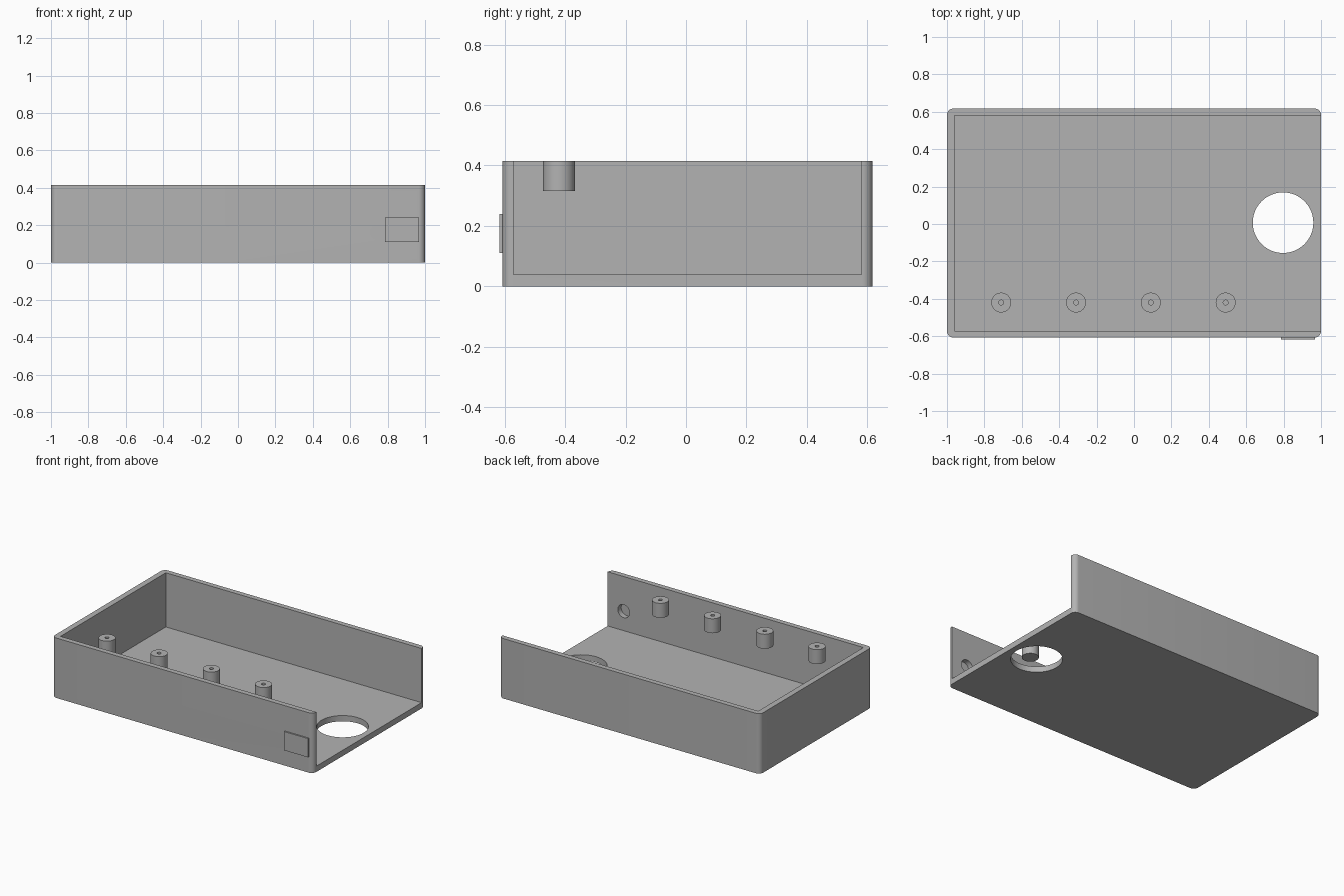
import bpy
import math
from mathutils import Vector

cube = bpy.data.objects.get("Cube")
if cube:
    bpy.data.objects.remove(cube, do_unlink=True)

# Single plain grey material
GREY = (0.45, 0.45, 0.45, 1)
grey = bpy.data.materials.new("plain grey")
grey.use_nodes = True
grey.diffuse_color = GREY
grey.node_tree.nodes["Principled BSDF"].inputs["Base Color"].default_value = GREY

# Main dimensions
HEIGHT, FLOOR = 0.415, 0.04
FRONT, BACK = -0.607, 0.617
WALL = 0.036
POST_Y, POST_BASE = -0.42, 0.315


def box(name, low, high):
    low, high = Vector(low), Vector(high)
    bpy.ops.mesh.primitive_cube_add(size=1, location=(low + high) / 2)
    ob = bpy.context.object
    ob.name = name
    ob.scale = high - low
    bpy.ops.object.transform_apply(location=False, rotation=False, scale=True)
    ob.data.materials.append(grey)
    return ob


def cylinder(name, radius, depth, centre, rotation=(0, 0, 0)):
    bpy.ops.mesh.primitive_cylinder_add(
        vertices=48, radius=radius, depth=depth, location=centre, rotation=rotation)
    ob = bpy.context.object
    ob.name = name
    ob.data.materials.append(grey)
    return ob


def apply(ob, modifier):
    bpy.ops.object.select_all(action="DESELECT")
    bpy.context.view_layer.objects.active = ob
    ob.select_set(True)
    bpy.ops.object.modifier_apply(modifier=modifier.name)


def cut(ob, cutter):
    mod = ob.modifiers.new("cut", "BOOLEAN")
    mod.operation = "DIFFERENCE"
    mod.solver = "EXACT"
    mod.object = cutter
    apply(ob, mod)
    bpy.data.objects.remove(cutter, do_unlink=True)


def round_upright_edges(ob, radius):
    weights = ob.data.attributes.new("bevel_weight_edge", "FLOAT", "EDGE")
    for edge in ob.data.edges:
        a, b = (ob.data.vertices[i].co for i in edge.vertices)
        weights.data[edge.index].value = float(abs(a.z - b.z) > 0.1)
    mod = ob.modifiers.new("round", "BEVEL")
    mod.limit_method = "WEIGHT"
    mod.width = radius
    mod.segments = 8
    apply(ob, mod)


def smooth(ob):
    bpy.ops.object.select_all(action="DESELECT")
    bpy.context.view_layer.objects.active = ob
    ob.select_set(True)
    bpy.ops.object.shade_smooth_by_angle(angle=math.radians(30))


# Tray with rounded upright corners, open at the top and at the left end
tray = box("tray", (-1, FRONT, 0), (1, BACK, HEIGHT))
round_upright_edges(tray, 0.034)
cut(tray, box("hollow", (-1 + 0.04, FRONT + WALL, FLOOR), (1.2, BACK - WALL, 0.6)))

# Round opening in the floor and small socket through the front wall
cut(tray, cylinder("floor_opening", 0.162, 0.3, (0.797, 0.007, 0)))
cut(tray, cylinder("socket", 0.045, 0.1, (0.877, FRONT, 0.175), (math.pi / 2, 0, 0)))
smooth(tray)

# Thin plate covering the socket outside
box("front_plate", (0.785, FRONT - 0.01, 0.11), (0.968, FRONT, 0.24))

# Row of short posts with a blind screw hole in each top
for i in range(4):
    x = -0.71 + 0.4 * i
    depth = HEIGHT - POST_BASE
    post = cylinder(f"post_{i + 1}", 0.053, depth, (x, POST_Y, POST_BASE + depth / 2))
    cut(post, cylinder("screw_hole", 0.013, 0.16, (x, POST_Y, HEIGHT)))
    smooth(post)
